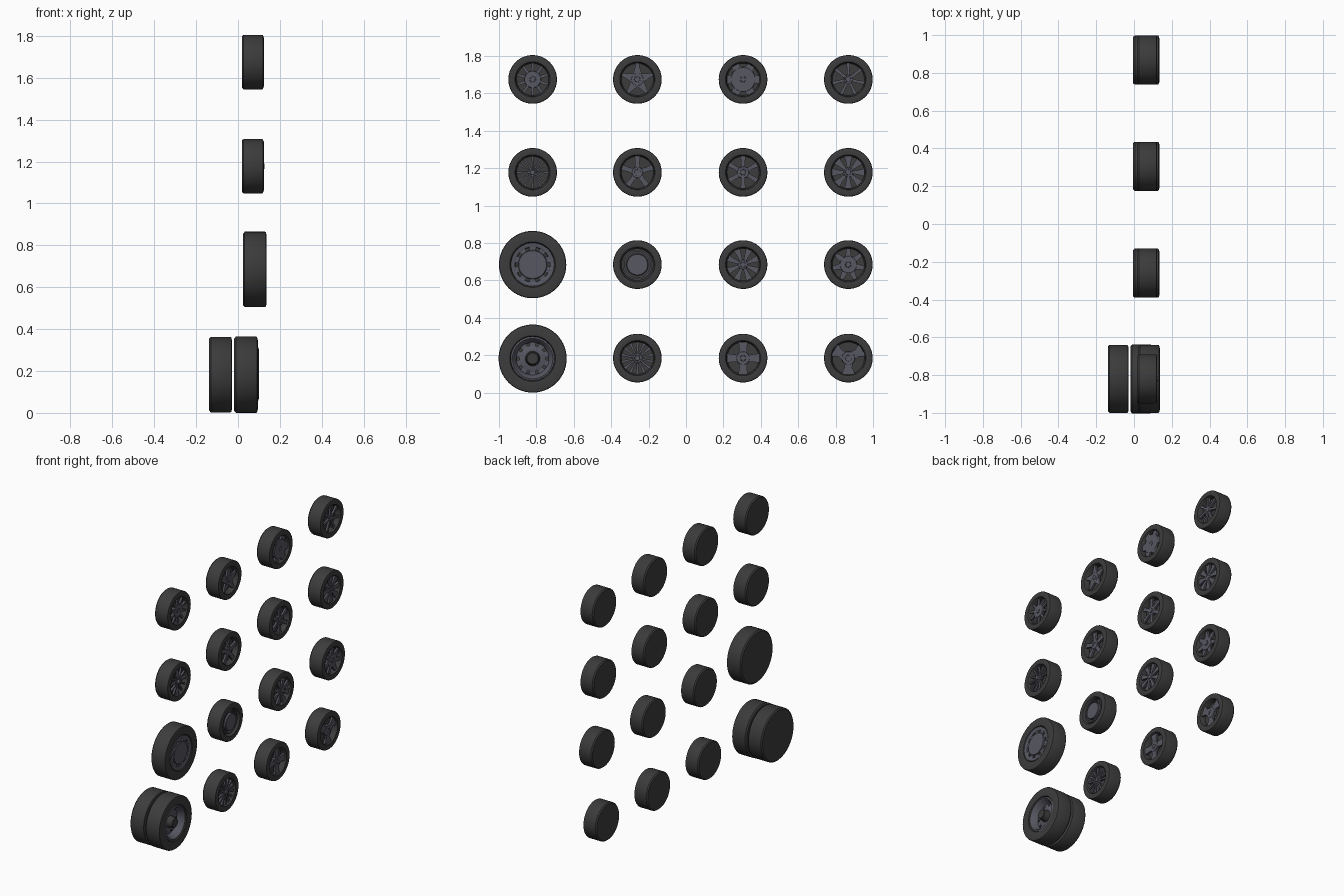
import bpy, bmesh, math

if "Cube" in bpy.data.objects:
    bpy.data.objects.remove(bpy.data.objects["Cube"])


def material(name, col):
    m = bpy.data.materials.new(name)
    m.diffuse_color = (*col, 1)
    m.use_nodes = True
    m.node_tree.nodes["Principled BSDF"].inputs["Base Color"].default_value = m.diffuse_color
    return m


RUBBER = material("black rubber", (0.045, 0.045, 0.045))
METAL = material("grey alloy", (0.095, 0.095, 0.122))
SEG = 56


def finish(name, bm, mat):
    bmesh.ops.remove_doubles(bm, verts=bm.verts, dist=1e-5)
    bmesh.ops.recalc_face_normals(bm, faces=bm.faces)
    me = bpy.data.meshes.new(name)
    bm.to_mesh(me)
    bm.free()
    me.materials.append(mat)
    ob = bpy.data.objects.new(name, me)
    bpy.context.collection.objects.link(ob)
    bpy.context.view_layer.objects.active = ob
    ob.select_set(True)
    bpy.ops.object.shade_smooth_by_angle(angle=math.radians(35))
    ob.select_set(False)


def point(c, x, r, a, w=0):
    # point on a wheel: depth, radius, angle from the top, sideways offset
    s, k = math.sin(a), math.cos(a)
    return (x, c[0] + r * s + w * k, c[1] + r * k - w * s)


def revolve(bm, c, prof):
    # spin an (x, radius) profile about the axle
    rings = [[bm.verts.new(point(c, x, r, 2 * math.pi * i / SEG)) for i in range(SEG)]
             if r > 0 else [bm.verts.new(point(c, x, 0, 0))] for x, r in prof]
    for p, q in zip(rings, rings[1:]):
        for i in range(SEG):
            j = (i + 1) % SEG
            if len(p) == 1:
                bm.faces.new((p[0], q[i], q[j]))
            elif len(q) == 1:
                bm.faces.new((p[i], q[0], p[j]))
            else:
                bm.faces.new((p[i], q[i], q[j], p[j]))


def spokes(bm, c, n, x, thick, radii, widths, phase=0.0):
    # radial bars whose half width varies along the radius
    for k in range(n):
        a = phase + 2 * math.pi * k / n
        rows = [[bm.verts.new(point(c, x - d, r, a, s * w))
                 for s, d in ((-1, 0), (1, 0), (1, thick), (-1, thick))]
                for r, w in zip(radii, widths)]
        for p, q in zip(rows, rows[1:]):
            for i in range(4):
                j = (i + 1) % 4
                bm.faces.new((p[i], p[j], q[j], q[i]))
        bm.faces.new(rows[0])
        bm.faces.new(rows[-1][::-1])


def tyre(name, c, x0, x1, R, rim, depth):
    # closed back, tread, sidewall and the deep well behind the spokes
    bm = bmesh.new()
    b = 0.008
    revolve(bm, c, [(x0, 0), (x0, R * .95), (x0 + b, R), (x1 - b, R), (x1 - b / 2, R * .985),
                    (x1, R * .9), (x1 - b / 3, rim + b / 2), (x1 - b, rim),
                    (x1 - depth, rim * .95), (x1 - depth, 0)])
    finish(name, bm, RUBBER)


def small_wheel(name, c, x1, n, hub, widths, bump, half_turn):
    tyre(name + "_tyre", c, x1 - .104, x1, .13, .09, .04)
    xf = x1 - .010
    bm = bmesh.new()
    spokes(bm, c, n, xf - .001, .014, (.012, .05, .087), [w / 1000 for w in widths],
           math.pi / n if half_turn else 0)
    finish(name + "_spokes", bm, METAL)
    bm = bmesh.new()
    cap, top = .015, xf + bump / 1000
    h = hub / 1000
    revolve(bm, c, [(xf - .022, 0), (xf - .022, h), (xf - .002, h), (xf, h - .002),
                    (xf, cap + .002), (xf - .003, cap), (top, cap - .002), (top, 0)])
    finish(name + "_hub", bm, METAL)


COL = (-0.82, -0.26, 0.305, 0.868)
ROW = (1.675, 1.178, 0.685, 0.185)
FRONT = (0.123, 0.123, 0.134, 0.1)

# grid of designs: name, spoke count, hub radius, half widths (mm), hub bump (mm)
designs = (
    (("ten_spoke", 10, 45, (8, 8, 6), 2), ("star", 5, 34, (30, 17, 8), 1),
     ("notched_disc", 6, 66, (27, 27, 20), 1), ("seven_spoke", 7, 24, (9, 7, 10), 1)),
    (("wire", 12, 24, (5, 4, 6), 13), ("five_spoke", 5, 30, (16, 12, 15), -4),
     ("six_spoke", 6, 32, (13, 10, 14), 5), ("fan", 8, 26, (6, 12, 21), 1)),
    (None, None, ("broad_spoke", 8, 26, (6, 11, 18), 1), ("hub_star", 7, 46, (19, 15, 10), 5)),
    (None, ("fine_spoke", 14, 26, (4, 5, 8), 8),
     ("cross", 4, 36, (22, 20, 25), 1), ("three_spoke", 3, 36, (27, 20, 38), -4)),
)
HALF = ("notched_disc", "broad_spoke", "three_spoke")
for row, z, x in zip(designs, ROW, FRONT):
    for d, y in zip(row, COL):
        if d:
            small_wheel(d[0], (y, z), x, *d[1:], d[0] in HALF)

# plain dish wheel: flat cover inside a thin ring
c, x = (COL[1], ROW[2]), FRONT[2]
tyre("dish_tyre", c, x - .104, x, .13, .09, .03)
bm = bmesh.new()
revolve(bm, c, [(x - .028, .078), (x - .012, .078), (x - .012, .070), (x - .028, .070)])
revolve(bm, c, [(x - .028, .058), (x - .008, .058), (x - .005, .055), (x - .005, 0)])
finish("dish_cover", bm, METAL)

# single truck wheel: ring and notched centre
c, x = (COL[0], ROW[2]), 0.137
tyre("truck_front_tyre", c, x - .113, x, .18, .118, .035)
bm = bmesh.new()
revolve(bm, c, [(x - .03, .116), (x - .005, .116), (x - .005, .108),
                (x - .010, .094), (x - .03, .092)])
revolve(bm, c, [(x - .03, .078), (x - .008, .078), (x - .005, .074), (x - .005, 0)])
spokes(bm, c, 10, x - .011, .014, (.06, .096), (.016, .017))
finish("truck_front_rim", bm, METAL)

# twin truck wheel: inner tyre, outer tyre, deep dish and hub
c, x = (COL[0], 0.1825), 0.095
tyre("truck_rear_inner_tyre", c, -.138, -.028, .18, .118, .02)
tyre("truck_rear_outer_tyre", c, -.018, x, .182, .118, .075)
bm = bmesh.new()
revolve(bm, c, [(x - .07, .113), (x - .008, .117), (x - .005, .108),
                (x - .012, .100), (x - .05, .090), (x - .055, .086)])
revolve(bm, c, [(x - .07, .070), (x - .052, .070), (x - .050, .067), (x - .050, 0)])
spokes(bm, c, 10, x - .053, .012, (.06, .092), (.015, .018))
finish("truck_rear_rim", bm, METAL)
bm = bmesh.new()
revolve(bm, c, [(x - .052, .040), (x - .010, .033), (x - .006, .029), (x - .006, 0)])
finish("truck_rear_hub", bm, RUBBER)
